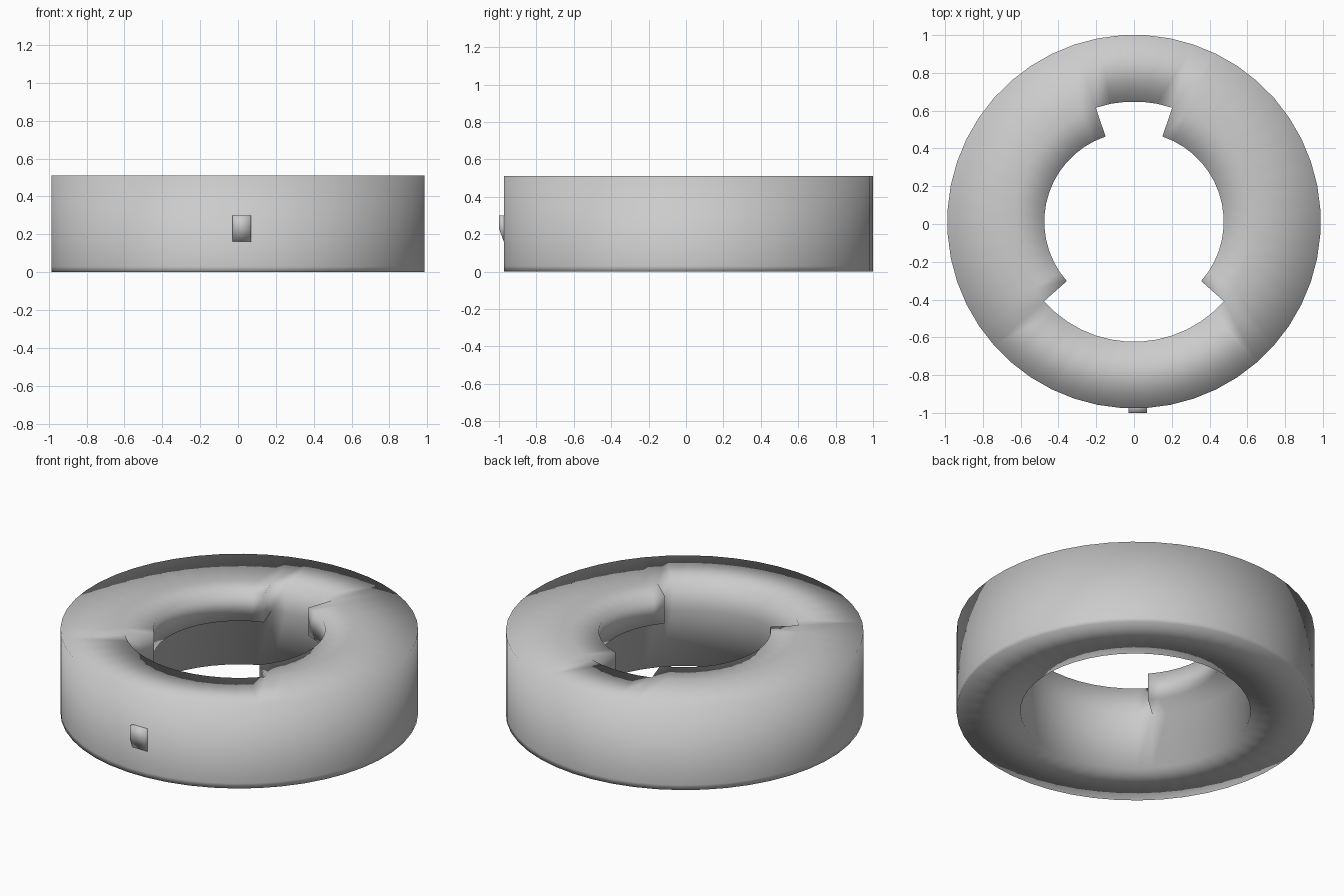
import bpy, bmesh
from math import cos, sin, radians

if "Cube" in bpy.data.objects:
    bpy.data.objects.remove(bpy.data.objects["Cube"])

R_OUT, R_IN, R_LUG = 0.989, 0.636, 0.475
H, LUG_Z, CY = 0.51, 0.34, 0.0125

# sections: start angle, end angle, segments, has an inward lug
SECTIONS = [(-41.5, 71.5, 15, True), (71.5, 108.5, 5, False),
            (108.5, 221.5, 15, True), (221.5, 318.5, 13, False)]
# ring profile, and the extra lug profile (radius, height)
RING = [(R_OUT, 0), (R_OUT, 0.03), (R_OUT, H), (R_IN, H), (R_IN, LUG_Z), (R_IN, 0)]
LUG = [(R_LUG, H), (R_LUG, LUG_Z)]


def finish(name, bm, smooth=True):
    bmesh.ops.recalc_face_normals(bm, faces=bm.faces[:])
    me = bpy.data.meshes.new(name)
    bm.to_mesh(me)
    bm.free()
    ob = bpy.data.objects.new(name, me)
    bpy.context.collection.objects.link(ob)
    for p in me.polygons:
        p.use_smooth = smooth
    return ob


# bayonet ring with two long lugs at the top of the bore
bm = bmesh.new()


def column(deg, profile):
    a = radians(deg)
    return [bm.verts.new((r * cos(a), CY + r * sin(a), z)) for r, z in profile]


angles, flags = [], []
for start, end, n, lug in SECTIONS:
    for i in range(n):
        angles.append(start + (end - start) * i / n)
        flags.append(lug)
N = len(angles)
rings = [column(a, RING) for a in angles]
lugs = [column(a, LUG) if flags[i] or flags[i - 1] else None
        for i, a in enumerate(angles)]

for i in range(N):
    j = (i + 1) % N
    a, b = rings[i], rings[j]
    for k in range(6):
        if k == 3 and flags[i]:
            continue
        m = (k + 1) % 6
        bm.faces.new((a[k], b[k], b[m], a[m]))
    if flags[i]:
        pa = [a[3]] + lugs[i] + [a[4]]
        pb = [b[3]] + lugs[j] + [b[4]]
        for k in range(3):
            bm.faces.new((pa[k], pb[k], pb[k + 1], pa[k + 1]))
    # end face where a lug starts or stops
    if flags[i] != flags[i - 1]:
        bm.faces.new((a[3], lugs[i][0], lugs[i][1], a[4]))
finish("bayonet_ring", bm)

# small index tab on the front, with a slanted underside
bm = bmesh.new()
side = [(-0.94, 0.30), (-1.0, 0.30), (-1.0, 0.23), (-0.974, 0.16), (-0.94, 0.16)]
left = [bm.verts.new((-0.03, y, z)) for y, z in side]
right = [bm.verts.new((0.07, y, z)) for y, z in side]
bm.faces.new(left)
bm.faces.new(right)
for k in range(5):
    m = (k + 1) % 5
    bm.faces.new((left[k], right[k], right[m], left[m]))
finish("index_tab", bm)
